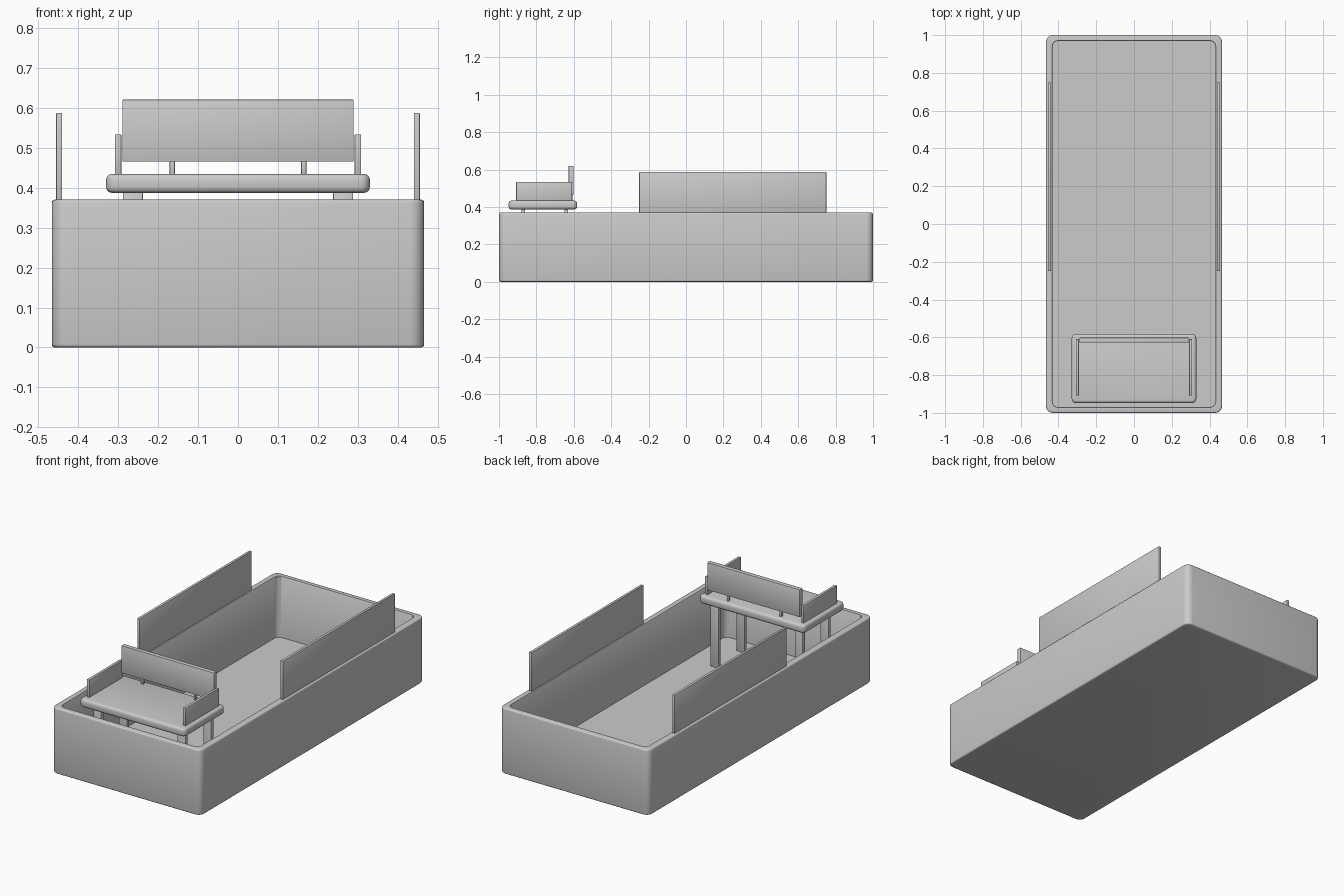
import bpy, bmesh, math

cube = bpy.data.objects.get("Cube")
if cube:
    bpy.data.objects.remove(cube, do_unlink=True)

GREY = (0.6, 0.6, 0.6, 1.0)
mat = bpy.data.materials.new("plain grey")
mat.use_nodes = True
mat.diffuse_color = GREY
mat.node_tree.nodes["Principled BSDF"].inputs["Base Color"].default_value = GREY


def finish(bm, name):
    bmesh.ops.recalc_face_normals(bm, faces=bm.faces)
    mesh = bpy.data.meshes.new(name)
    bm.to_mesh(mesh)
    bm.free()
    mesh.materials.append(mat)
    obj = bpy.data.objects.new(name, mesh)
    bpy.context.collection.objects.link(obj)
    bpy.ops.object.select_all(action='DESELECT')
    obj.select_set(True)
    bpy.context.view_layer.objects.active = obj
    bpy.ops.object.shade_smooth_by_angle(angle=math.radians(35))
    return obj


def ring(bm, hx, hy, r, z, cy=0.0, steps=5):
    """Rounded rectangle of vertices."""
    verts = []
    for q, (sx, sy) in enumerate([(1, 1), (-1, 1), (-1, -1), (1, -1)]):
        for i in range(steps + 1):
            a = (q + i / steps) * math.pi / 2
            verts.append(bm.verts.new((sx * (hx - r) + r * math.cos(a),
                                       cy + sy * (hy - r) + r * math.sin(a), z)))
    return verts


def loft(name, rings, cy=0.0):
    """Closed solid through stacked rounded rectangles (hx, hy, radius, z)."""
    bm = bmesh.new()
    loops = [ring(bm, *r, cy=cy) for r in rings]
    for a, b in zip(loops, loops[1:]):
        for i in range(len(a)):
            j = (i + 1) % len(a)
            bm.faces.new((a[i], a[j], b[j], b[i]))
    bm.faces.new(loops[0])
    bm.faces.new(loops[-1])
    return finish(bm, name)


def edge_rings(hx, hy, r, z, b, top, steps=3):
    """Quarter-round edge profile of radius b at the top or the bottom."""
    out = []
    for i in range(steps + 1):
        a = i / steps * math.pi / 2
        d = b * (1 - math.cos(a))
        h = b * (1 - math.sin(a))
        out.append((hx - d, hy - d, r - d, z - h if top else z + h))
    return out if top else out[::-1]


def box(name, x, y, z, bevel=0.002):
    """Box from (low, high) ranges with slightly softened edges."""
    bm = bmesh.new()
    bmesh.ops.create_cube(bm, size=1)
    for v in bm.verts:
        for k, (lo, hi) in enumerate((x, y, z)):
            v.co[k] = lo if v.co[k] < 0 else hi
    bmesh.ops.bevel(bm, geom=bm.edges[:], offset=bevel, segments=2,
                    profile=0.5, affect='EDGES')
    return finish(bm, name)


# Open bed frame: outer wall, rim, inner wall and floor
HX, HY, H, FLOOR = 0.466, 1.0, 0.37, 0.025
loft("bed_tub",
     edge_rings(HX, HY, 0.036, 0, 0.008, False)
     + edge_rings(HX, HY, 0.036, H, 0.008, True)
     + [(0.433, 0.971, 0.03, H), (0.431, 0.969, 0.03, H - 0.003),
        (0.431, 0.969, 0.03, FLOOR)])

# Bench seat
SEAT_Y = -0.765
loft("bench_seat",
     edge_rings(0.33, 0.183, 0.024, 0.387, 0.014, False)
     + edge_rings(0.33, 0.183, 0.024, 0.434, 0.014, True), cy=SEAT_Y)

# Backrest
box("bench_backrest", (-0.289, 0.289), (-0.627, -0.602), (0.465, 0.62))

# Mirrored parts
for s, side in ((1, "left"), (-1, "right")):
    def span(a, b):
        return tuple(sorted((s * a, s * b)))
    box(f"{side}_guard_board", span(0.44, 0.455), (-0.25, 0.75), (0.36, 0.587))
    box(f"{side}_armrest", span(0.292, 0.308), (-0.908, -0.61), (0.43, 0.533))
    box(f"{side}_backrest_post", span(0.158, 0.171), (-0.621, -0.608), (0.43, 0.47))
    for y, end in ((-0.87, "front"), (-0.64, "back")):
        box(f"{side}_{end}_leg", span(0.238, 0.288), (y - 0.01, y + 0.01),
            (FLOOR - 0.005, 0.4))
